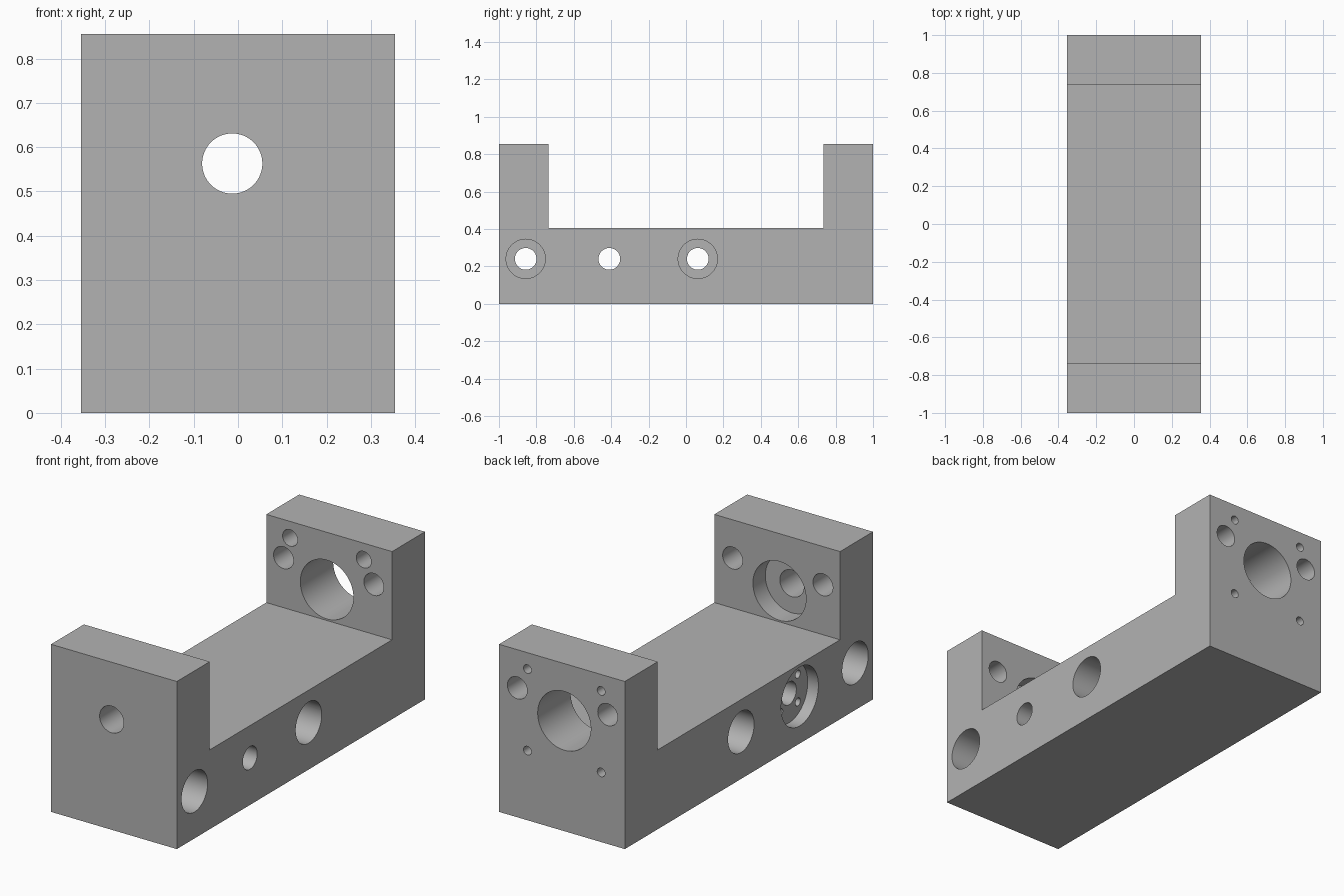
import bpy, bmesh, math
from mathutils import Vector

old = bpy.data.objects.get("Cube")
if old:
    bpy.data.objects.remove(old, do_unlink=True)

HALF_W, HEIGHT, FLOOR, INNER = 0.355, 0.855, 0.405, 0.735

grey = bpy.data.materials.new("machined grey")
grey.use_nodes = True
colour = (0.45, 0.45, 0.45, 1)
grey.diffuse_color = colour
grey.node_tree.nodes["Principled BSDF"].inputs["Base Color"].default_value = colour


def make_object(name, bm):
    mesh = bpy.data.meshes.new(name)
    bmesh.ops.recalc_face_normals(bm, faces=bm.faces)
    bm.to_mesh(mesh)
    bm.free()
    mesh.materials.append(grey)
    obj = bpy.data.objects.new(name, mesh)
    bpy.context.collection.objects.link(obj)
    return obj


# U-shaped block: side profile extruded across the width
profile = [(-1, 0), (1, 0), (1, HEIGHT), (INNER, HEIGHT), (INNER, FLOOR),
           (-INNER, FLOOR), (-INNER, HEIGHT), (-1, HEIGHT)]
bm = bmesh.new()
side = bm.faces.new([bm.verts.new((-HALF_W, y, z)) for y, z in profile])
ext = bmesh.ops.extrude_face_region(bm, geom=[side])
bmesh.ops.translate(bm, vec=(2 * HALF_W, 0, 0),
                    verts=[v for v in ext["geom"] if isinstance(v, bmesh.types.BMVert)])
block = make_object("bracket_block", bm)


def drill(start, direction, radius, depth, sides=64):
    """Cut a round hole from a point on a face, going inwards."""
    lead = 0.02
    d = Vector(direction)
    bm = bmesh.new()
    bmesh.ops.create_cone(bm, cap_ends=True, segments=sides, radius1=radius,
                          radius2=radius, depth=depth + lead)
    rot = d.to_track_quat('Z', 'Y').to_matrix()
    bmesh.ops.rotate(bm, verts=bm.verts, matrix=rot)
    bmesh.ops.translate(bm, verts=bm.verts,
                        vec=Vector(start) + d * (depth - lead) / 2)
    cutter = make_object("hole_cutter", bm)
    cutter.hide_render = True
    mod = block.modifiers.new("hole", 'BOOLEAN')
    mod.operation, mod.solver, mod.object = 'DIFFERENCE', 'EXACT', cutter
    bpy.context.view_layer.objects.active = block
    bpy.ops.object.modifier_apply(modifier=mod.name)
    mesh = cutter.data
    bpy.data.objects.remove(cutter, do_unlink=True)
    bpy.data.meshes.remove(mesh)


BACK, FRONT, LEFT, RIGHT = (0, 1, 0), (0, -1, 0), (1, 0, 0), (-1, 0, 0)
CX, CZ = -0.013, 0.563
THROUGH = 0.3

# Main bores: full bore in the back wall, stepped bore in the front wall
drill((CX, INNER, CZ), BACK, 0.15, THROUGH, 96)
drill((CX, -INNER, CZ), FRONT, 0.15, 0.1, 96)
drill((CX, -INNER, CZ), FRONT, 0.068, THROUGH)

for s in (-1, 1):
    # Guide rod holes: through the back wall, blind in the front wall
    x = s * 0.255 - 0.003
    drill((x, INNER, 0.66), BACK, 0.056, THROUGH)
    drill((x, -INNER, 0.66), FRONT, 0.056, 0.18)
    # Screw holes round the back bore; the upper pair is counterbored inside
    x = CX + s * 0.208
    drill((x, INNER, CZ + 0.208), BACK, 0.042, 0.15)
    drill((x, INNER, CZ + 0.208), BACK, 0.022, THROUGH, 32)
    drill((x, 1, CZ - 0.208), FRONT, 0.022, 0.2, 32)

# Cross holes through the base; the outer two are counterbored on both sides
AXIS_Z = 0.24
for y in (-0.857, 0.063):
    drill((HALF_W, y, AXIS_Z), RIGHT, 0.105, 0.2)
    drill((-HALF_W, y, AXIS_Z), LEFT, 0.105, 0.2)
    drill((-HALF_W, y, AXIS_Z), LEFT, 0.058, 0.74)

# Middle cross hole with a shallow recess and four screw holes
MID_Y = -0.41
drill((-HALF_W, MID_Y, AXIS_Z), LEFT, 0.15, 0.06, 96)
drill((-HALF_W, MID_Y, AXIS_Z), LEFT, 0.058, 0.74)
for k in range(4):
    a = math.radians(45 + 90 * k)
    drill((-HALF_W, MID_Y + 0.1 * math.cos(a), AXIS_Z + 0.1 * math.sin(a)),
          LEFT, 0.02, 0.2, 32)

# Smooth hole walls, sharp edges
bpy.ops.object.select_all(action='DESELECT')
block.select_set(True)
bpy.context.view_layer.objects.active = block
bpy.ops.object.shade_smooth_by_angle(angle=math.radians(30))
